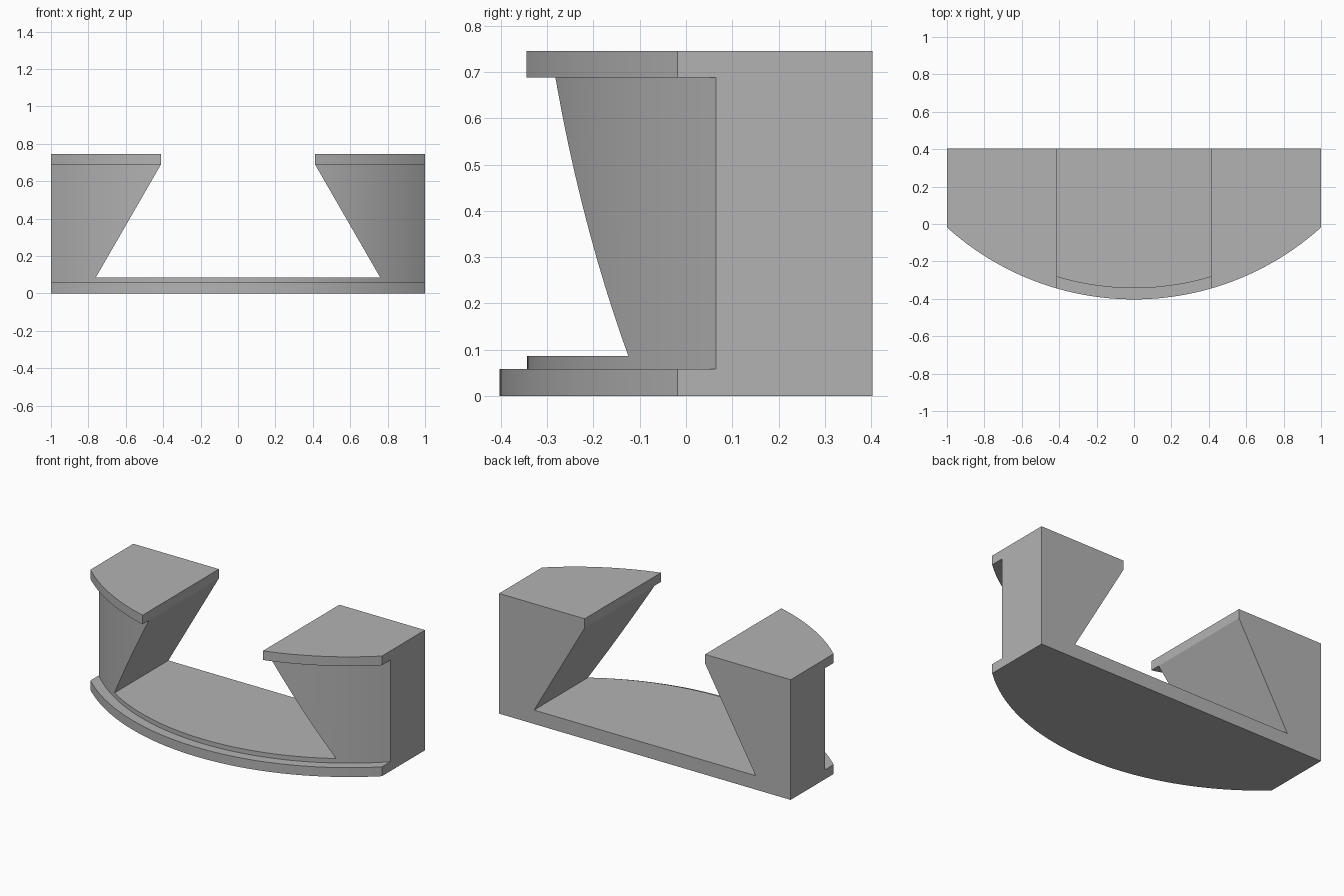
import bpy
import bmesh
from math import sin, cos, asin, radians

cube = bpy.data.objects.get("Cube")
if cube:
    bpy.data.objects.remove(cube, do_unlink=True)

# Main dimensions
BACK = 0.403
FRONT = -0.403
HEIGHT = 0.745
OUTER = 1.491                 # radius of the bowed front
INNER = OUTER - 0.06          # radius of the recessed neck
CENTRE_Y = FRONT + OUTER
FOOT_TOP, FLOOR, CAP_BOTTOM = 0.058, 0.086, 0.688
SEGMENTS = 64

grey = bpy.data.materials.new("plain grey")
grey.use_nodes = True
colour = (0.45, 0.45, 0.45, 1)
grey.diffuse_color = colour
grey.node_tree.nodes["Principled BSDF"].inputs["Base Color"].default_value = colour


def arc(radius, half_angle):
    """Points of the bowed front, from left to right, seen from above."""
    angles = [half_angle * (2 * i / SEGMENTS - 1) for i in range(SEGMENTS + 1)]
    return [(radius * sin(a), CENTRE_Y - radius * cos(a)) for a in angles]


def prism(name, points, offset):
    """Closed solid made by sweeping a flat outline along an offset."""
    bm = bmesh.new()
    face = bm.faces.new([bm.verts.new(p) for p in points])
    swept = bmesh.ops.extrude_face_region(bm, geom=[face])["geom"]
    moved = [v for v in swept if isinstance(v, bmesh.types.BMVert)]
    bmesh.ops.translate(bm, verts=moved, vec=offset)
    bmesh.ops.recalc_face_normals(bm, faces=bm.faces)
    mesh = bpy.data.meshes.new(name)
    bm.to_mesh(mesh)
    bm.free()
    obj = bpy.data.objects.new(name, mesh)
    bpy.context.collection.objects.link(obj)
    mesh.materials.append(grey)
    return obj


def cut(target, cutter):
    """Subtract the cutter for good, then discard it."""
    cutter.hide_render = True
    mod = target.modifiers.new("cut", "BOOLEAN")
    mod.operation = "DIFFERENCE"
    mod.solver = "EXACT"
    mod.object = cutter
    bpy.context.view_layer.objects.active = target
    bpy.ops.object.modifier_apply(modifier=mod.name)
    bpy.data.objects.remove(cutter, do_unlink=True)


# Solid block with straight back and bowed front
outline = arc(OUTER, asin(1 / OUTER)) + [(1, BACK), (-1, BACK)]
body = prism("dovetail_bracket", [(x, y, 0) for x, y in outline], (0, 0, HEIGHT))

# Recess around the front, leaving the foot and cap lips
ring = arc(INNER, radians(50)) + arc(INNER + 0.3, radians(50))[::-1]
cut(body, prism("recess_cutter", [(x, y, FOOT_TOP) for x, y in ring],
                (0, 0, CAP_BOTTOM - FOOT_TOP)))

# Dovetail slot from front to back
half = [(0.76, FLOOR), (0.413, CAP_BOTTOM), (0.413, HEIGHT + 0.1)]
slot = half + [(-x, z) for x, z in reversed(half)]
cut(body, prism("slot_cutter", [(x, -1, z) for x, z in slot], (0, 2, 0)))

# Smooth bow, crisp edges
bpy.ops.object.select_all(action="DESELECT")
body.select_set(True)
bpy.context.view_layer.objects.active = body
bpy.ops.object.shade_smooth_by_angle(angle=radians(25))
